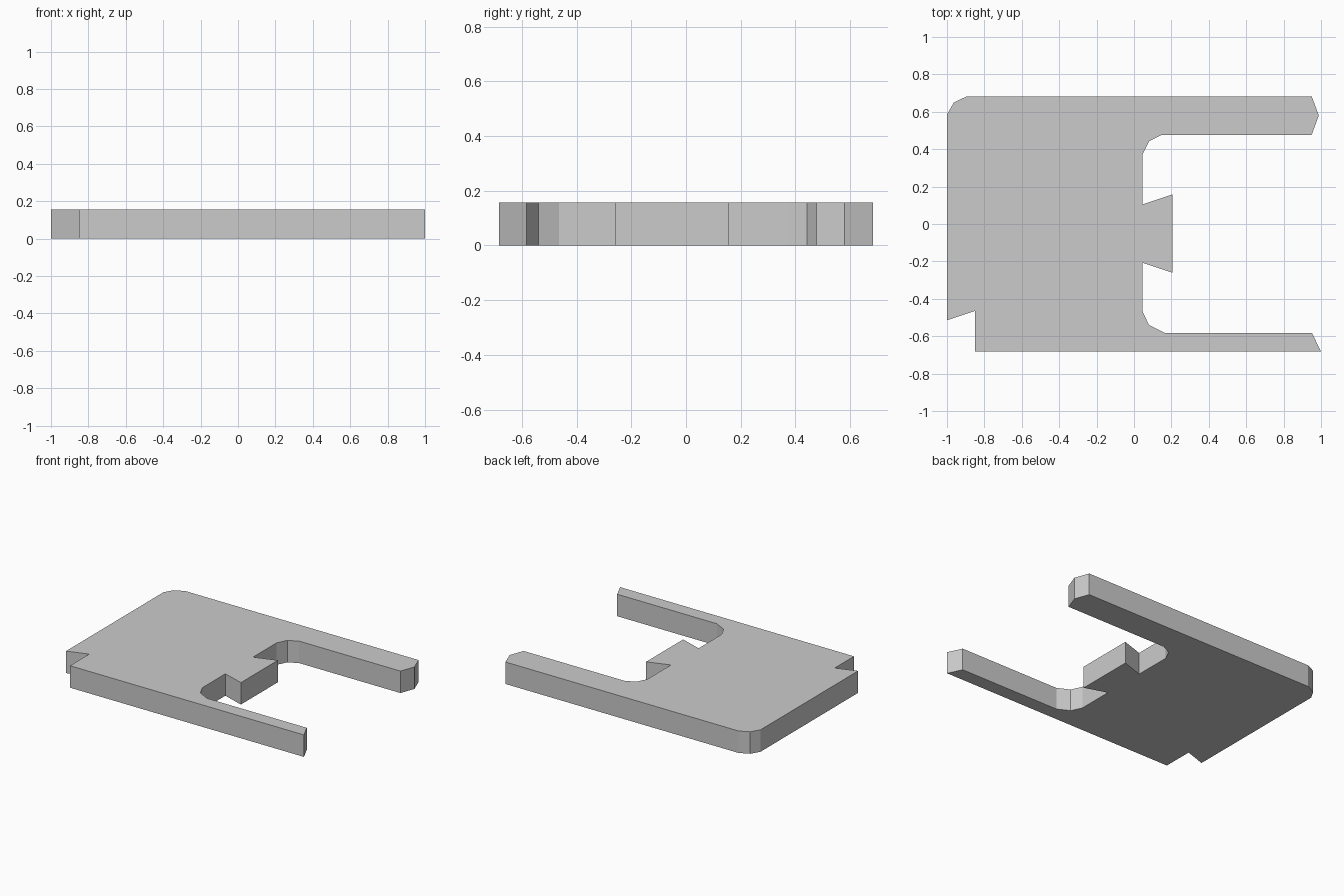
import bpy, bmesh

if "Cube" in bpy.data.objects:
    bpy.data.objects.remove(bpy.data.objects["Cube"])

HEIGHT = 0.157

# Plan outline, clockwise from the left edge, grouped by feature
rounded_corner = [(-1, 0.585), (-0.963, 0.65), (-0.893, 0.683)]
back_arm = [(0.95, 0.683), (0.988, 0.58), (0.95, 0.477)]
back_fillet = [(0.15, 0.477), (0.08, 0.442), (0.045, 0.37)]
dovetail_tab = [(0.045, 0.105), (0.205, 0.158), (0.205, -0.26), (0.045, -0.207)]
front_fillet = [(0.045, -0.465), (0.08, -0.54), (0.165, -0.583)]
front_arm = [(0.952, -0.583), (1, -0.683)]
corner_notch = [(-0.85, -0.683), (-0.85, -0.465), (-1, -0.515)]
outline = (rounded_corner + back_arm + back_fillet + dovetail_tab
           + front_fillet + front_arm + corner_notch)


def extruded_plate(name, points, height):
    bm = bmesh.new()
    base = bm.faces.new([bm.verts.new((x, y, 0)) for x, y in points])
    top = bmesh.ops.extrude_face_region(bm, geom=[base], use_keep_orig=True)["geom"]
    bmesh.ops.translate(bm, vec=(0, 0, height),
                        verts=[v for v in top if isinstance(v, bmesh.types.BMVert)])
    bmesh.ops.recalc_face_normals(bm, faces=bm.faces)
    # Triangulate the concave caps cleanly
    caps = [f for f in bm.faces if len(f.verts) > 4]
    bmesh.ops.triangulate(bm, faces=caps, ngon_method='EAR_CLIP')
    mesh = bpy.data.meshes.new(name)
    bm.to_mesh(mesh)
    bm.free()
    obj = bpy.data.objects.new(name, mesh)
    bpy.context.collection.objects.link(obj)
    return obj


# Flat slotted plate with two arms and a central tab
extruded_plate("forked_plate", outline, HEIGHT)
